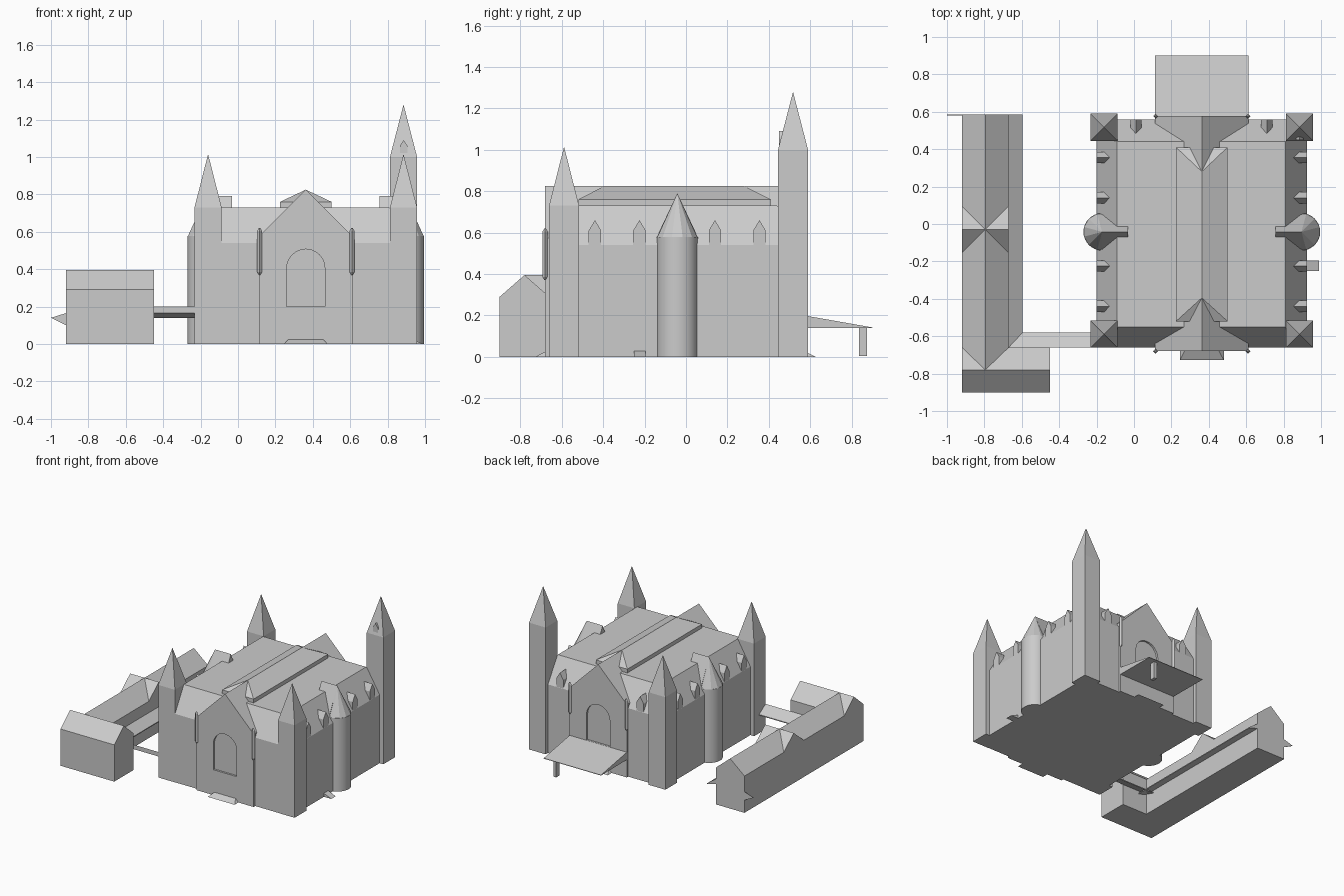
import bpy, bmesh
from math import pi, cos, sin

if "Cube" in bpy.data.objects:
    bpy.data.objects.remove(bpy.data.objects["Cube"], do_unlink=True)

stone = bpy.data.materials.new("grey_stone")
stone.use_nodes = True
GREY = (0.6, 0.6, 0.6, 1)
stone.diffuse_color = GREY
stone.node_tree.nodes["Principled BSDF"].inputs["Base Color"].default_value = GREY

MID = 0.3625  # centre line of the hall


def finish(name, bm):
    bmesh.ops.remove_doubles(bm, verts=bm.verts, dist=1e-5)
    bmesh.ops.recalc_face_normals(bm, faces=bm.faces)
    mesh = bpy.data.meshes.new(name)
    bm.to_mesh(mesh)
    bm.free()
    mesh.materials.append(stone)
    ob = bpy.data.objects.new(name, mesh)
    bpy.context.collection.objects.link(ob)
    return ob


def skin(name, rings):
    """Join equal-length rings of points and cap both ends."""
    bm = bmesh.new()
    rows = [[bm.verts.new(p) for p in ring] for ring in rings]
    n = len(rows[0])
    for low, high in zip(rows, rows[1:]):
        for i in range(n):
            j = (i + 1) % n
            bm.faces.new((low[i], low[j], high[j], high[i]))
    bm.faces.new(rows[0][::-1])
    bm.faces.new(rows[-1])
    return finish(name, bm)


def loft(name, *levels):
    """Stack of rectangles (x0, x1, y0, y1, z)."""
    return skin(name, [[(a, c, z), (b, c, z), (b, d, z), (a, d, z)]
                       for a, b, c, d, z in levels])


def prism(name, axis, profile, start, end):
    """Extrude a (side, height) profile along x or y."""
    def put(t):
        return [(t, u, z) if axis == "x" else (u, t, z) for u, z in profile]
    return skin(name, [put(start), put(end)])


def gabled(centre, half, base, eave, ridge):
    return [(centre - half, base), (centre + half, base), (centre + half, eave),
            (centre, ridge), (centre - half, eave)]


def smooth(ob):
    bpy.ops.object.select_all(action="DESELECT")
    ob.select_set(True)
    bpy.context.view_layer.objects.active = ob
    bpy.ops.object.shade_smooth_by_angle()


def disc(x, y, z, r, n, turn=0):
    return [(x + r * cos(turn + 2 * pi * i / n), y + r * sin(turn + 2 * pi * i / n), z)
            for i in range(n)]


# Hall with steep skirt roof and flat top
loft("hall", (-0.2, 0.925, -0.66, 0.56, 0), (-0.2, 0.925, -0.66, 0.56, 0.54),
     (-0.09, 0.81, -0.55, 0.44, 0.73))

# Raised hipped roof along the middle
loft("roof_monitor", (0.225, 0.5, -0.52, 0.41, 0.7), (0.225, 0.5, -0.52, 0.41, 0.76),
     (MID, MID, -0.395, 0.28, 0.825))

# Corner towers
h = 0.0725
for side, sx in (("right", -1), ("left", 1)):
    for end, y in (("front", -0.589), ("back", 0.517)):
        x = MID + sx * 0.5225
        eave, tip = (1.0, 1.28) if (sx > 0 and end == "back") else (0.73, 1.015)
        box = (x - h, x + h, y - h, y + h)
        loft(f"{end}_{side}_tower", box + (0,), box + (eave,), (x, x, y, y, tip))
prism("tower_lucarne", "y", gabled(0.885, 0.02, 1.02, 1.06, 1.09), 0.45, 0.51)

# Front and back gables with recessed arched windows, ramps and corner pinnacles
arch = [(MID - 0.102, 0.2), (MID + 0.102, 0.2)] + [
    (MID + 0.102 * cos(pi * i / 12), 0.405 + 0.102 * sin(pi * i / 12)) for i in range(13)]
for end, wall, inner, s in (("front", -0.68, -0.39, -1), ("back", 0.577, 0.285, 1)):
    gable = prism(f"{end}_gable", "y", gabled(MID, 0.25, 0, 0.575, 0.825), wall, inner)
    cutter = prism("window_cutter", "y", arch, wall - s * 0.015, wall + s * 0.05)
    cutter.hide_render = True
    cut = gable.modifiers.new("window", "BOOLEAN")
    cut.operation = "DIFFERENCE"
    cut.solver = "EXACT"
    cut.object = cutter
    bpy.context.view_layer.objects.active = gable
    bpy.ops.object.modifier_apply(modifier="window")
    bpy.data.objects.remove(cutter, do_unlink=True)
    foot = wall + s * 0.048
    loft(f"{end}_ramp", (0.245, 0.48, wall, foot, 0), (0.27, 0.455, wall, wall, 0.025))
    for side, x in (("right", MID - 0.247), ("left", MID + 0.247)):
        skin(f"{end}_{side}_pinnacle",
             [disc(x, wall, z, r, 4) for z, r in
              ((0.37, 0.004), (0.385, 0.013), (0.605, 0.013), (0.62, 0.004))])

# Round stair turrets with cones that run back into the roof
for side, s in (("right", -1), ("left", 1)):
    x, y = MID + s * 0.533, -0.042
    smooth(skin(f"{side}_turret", [disc(x, y, z, 0.1, 32) for z in (0, 0.578)]))
    skin(f"{side}_turret_cone", [disc(x, y, 0.578, 0.1, 12, pi / 12),
                                 disc(x, y, 0.79, 0, 12)])
    prism(f"{side}_turret_ridge", "x",
          [(y - 0.1, 0.578), (y + 0.1, 0.578), (y, 0.79)], x, MID + s * 0.395)

# Small lucarnes on the side and back roof slopes
for y in (-0.44, -0.225, 0.14, 0.355):
    for side, s in (("right", -1), ("left", 1)):
        prism(f"{side}_lucarne", "x", gabled(y, 0.03, 0.54, 0.61, 0.66),
              MID + s * 0.562, MID + s * 0.48)
for x in (0.01, 0.71):
    prism("back_lucarne", "y", gabled(x, 0.03, 0.54, 0.61, 0.66), 0.559, 0.48)

# Side ramp
prism("side_ramp", "y", [(0.92, 0), (0.99, 0), (0.92, 0.03)], -0.25, -0.195)

# Back canopy on one post
prism("back_canopy", "x", [(0.57, 0.14), (0.9, 0.138), (0.9, 0.142), (0.57, 0.2)],
      0.112, 0.612)
loft("canopy_post", (0.52, 0.545, 0.835, 0.875, 0.005), (0.52, 0.545, 0.835, 0.875, 0.142))

# L-shaped outbuilding with a cross gable
prism("outbuilding_front_wing", "x", gabled(-0.78, 0.12, 0, 0.29, 0.395), -0.92, -0.45)
prism("outbuilding_long_wing", "y", gabled(-0.795, 0.125, 0, 0.29, 0.395), -0.78, 0.585)
prism("outbuilding_cross_gable", "x", gabled(-0.03, 0.125, 0, 0.29, 0.395), -0.92, -0.67)

# Covered walk: lean-to along the wing, then a passage to the hall
prism("lean_to_roof", "y", [(-0.68, 0.165), (-0.595, 0.14), (-0.595, 0.147), (-0.67, 0.2)],
      -0.66, 0.585)
prism("passage_roof", "x", [(-0.66, 0.165), (-0.58, 0.14), (-0.58, 0.147), (-0.66, 0.2)],
      -0.67, -0.19)
prism("end_wall_fin", "y", [(-0.92, 0.1), (-0.92, 0.165), (-1.0, 0.14)], 0.581, 0.585)
